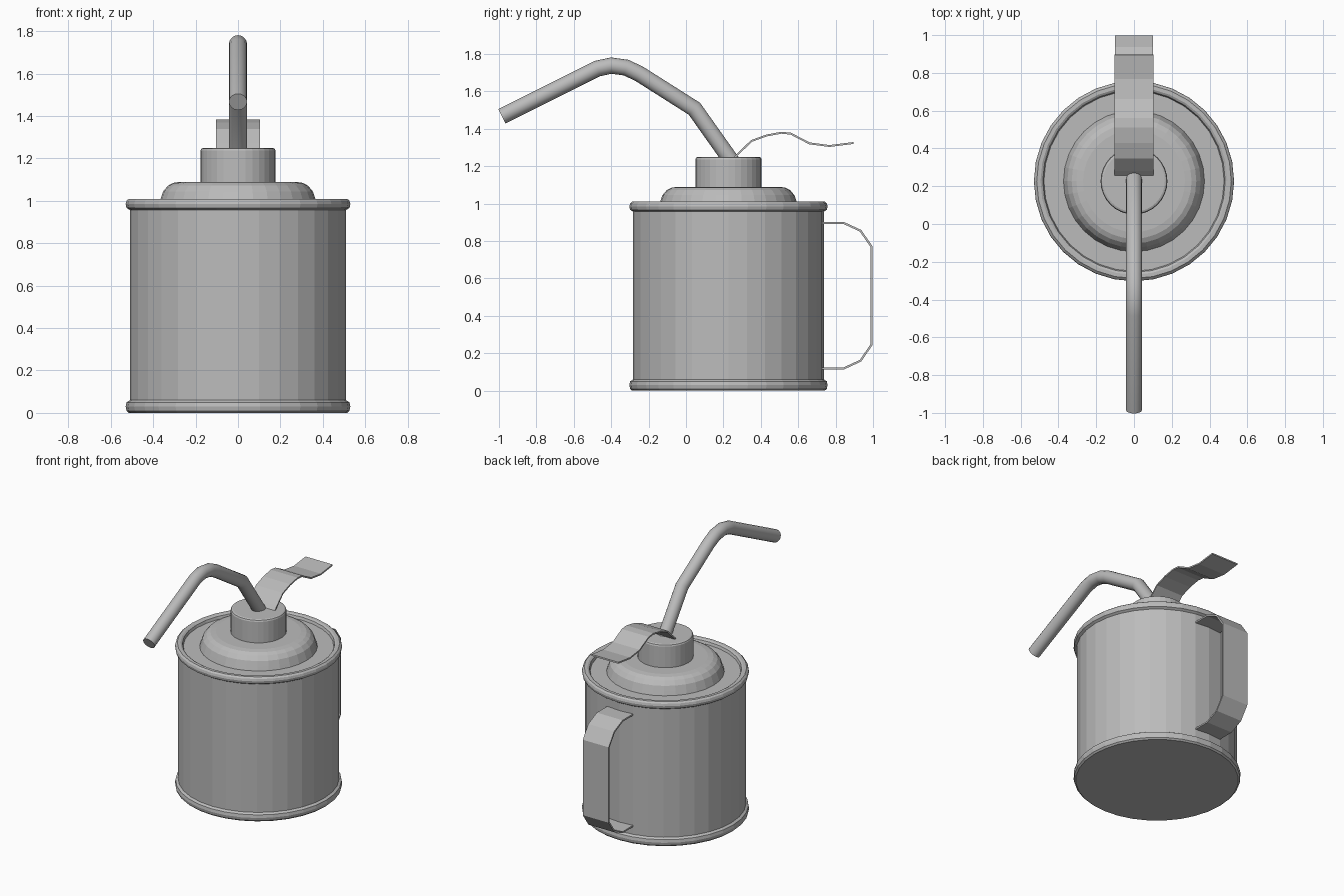
import bpy, bmesh, math
from mathutils import Vector

if "Cube" in bpy.data.objects:
    bpy.data.objects.remove(bpy.data.objects["Cube"])

CY = 0.227   # can axis in y
SIDES = 32

metal = bpy.data.materials.new("grey_metal")
metal.diffuse_color = (0.5, 0.5, 0.5, 1)
metal.use_nodes = True
metal.node_tree.nodes["Principled BSDF"].inputs["Base Color"].default_value = metal.diffuse_color


def finish(bm, name):
    bmesh.ops.recalc_face_normals(bm, faces=bm.faces[:])
    me = bpy.data.meshes.new(name)
    bm.to_mesh(me)
    bm.free()
    me.materials.append(metal)
    ob = bpy.data.objects.new(name, me)
    bpy.context.collection.objects.link(ob)
    return ob


def bridge(bm, rings):
    for a, b in zip(rings, rings[1:]):
        n = len(a)
        for i in range(n):
            j = (i + 1) % n
            bm.faces.new((a[i], a[j], b[j], b[i]))
    bm.faces.new(rings[0][::-1])
    bm.faces.new(rings[-1])


def lathe(name, profile):
    """Closed solid of revolution about the can axis, profile of (radius, z)."""
    bm = bmesh.new()
    rings = []
    for r, z in profile:
        rings.append([bm.verts.new((r * math.cos(2 * math.pi * i / SIDES),
                                    CY + r * math.sin(2 * math.pi * i / SIDES), z))
                      for i in range(SIDES)])
    bridge(bm, rings)
    return finish(bm, name)


def sweep(name, path, section):
    """Sweep a section of (x, normal offset) along a (y, z) path with mitred joints."""
    pts = [Vector(p) for p in path]
    dirs = [(b - a).normalized() for a, b in zip(pts, pts[1:])]
    bm = bmesh.new()
    rings = []
    for k, p in enumerate(pts):
        d0, d1 = dirs[max(k - 1, 0)], dirs[min(k, len(dirs) - 1)]
        t = (d0 + d1).normalized()
        n = Vector((-t.y, t.x)) / t.dot(d0)
        rings.append([bm.verts.new((x, p.x + n.x * o, p.y + n.y * o)) for x, o in section])
    bridge(bm, rings)
    return finish(bm, name)


def strip(width, thick):
    w, t = width / 2, thick / 2
    return [(-w, -t), (w, -t), (w, t), (-w, t)]


# can body with rolled bottom and top rims and a recessed lid
lathe("can_body", [
    (0.515, 0.0), (0.526, 0.01), (0.53, 0.03), (0.526, 0.05), (0.51, 0.06),
    (0.51, 0.957), (0.526, 0.967), (0.53, 0.985), (0.526, 1.0), (0.515, 1.01),
    (0.495, 1.01), (0.483, 1.003), (0.477, 0.985)])

# domed shoulder on the lid
lathe("lid_dome", [(0.375, 0.98), (0.365, 1.01), (0.353, 1.045), (0.33, 1.072),
                   (0.305, 1.085), (0.27, 1.09)])

# neck cap
lathe("neck_cap", [(0.177, 1.08), (0.177, 1.237), (0.173, 1.246), (0.163, 1.25)])

# bent spout tube
circle = [(0.043 * math.cos(2 * math.pi * i / 16), 0.043 * math.sin(2 * math.pi * i / 16))
          for i in range(16)]
spout = sweep("spout", [(0.245, 1.225), (0.045, 1.507), (-0.25, 1.694), (-0.32, 1.727),
                        (-0.40, 1.738), (-0.473, 1.722), (-0.984, 1.467)], circle)
for p in spout.data.polygons:
    p.use_smooth = len(p.vertices) == 4

# wavy thumb lever
sweep("thumb_lever", [(0.25, 1.235), (0.285, 1.272), (0.35, 1.335), (0.43, 1.364), (0.51, 1.379),
                      (0.56, 1.374), (0.66, 1.322), (0.767, 1.308), (0.896, 1.324)],
      strip(0.208, 0.01))

# strap handle at the back
sweep("handle", [(0.72, 0.897), (0.842, 0.897), (0.933, 0.855), (0.992, 0.77),
                 (0.992, 0.246), (0.933, 0.16), (0.842, 0.118), (0.72, 0.118)],
      strip(0.2, 0.011))
